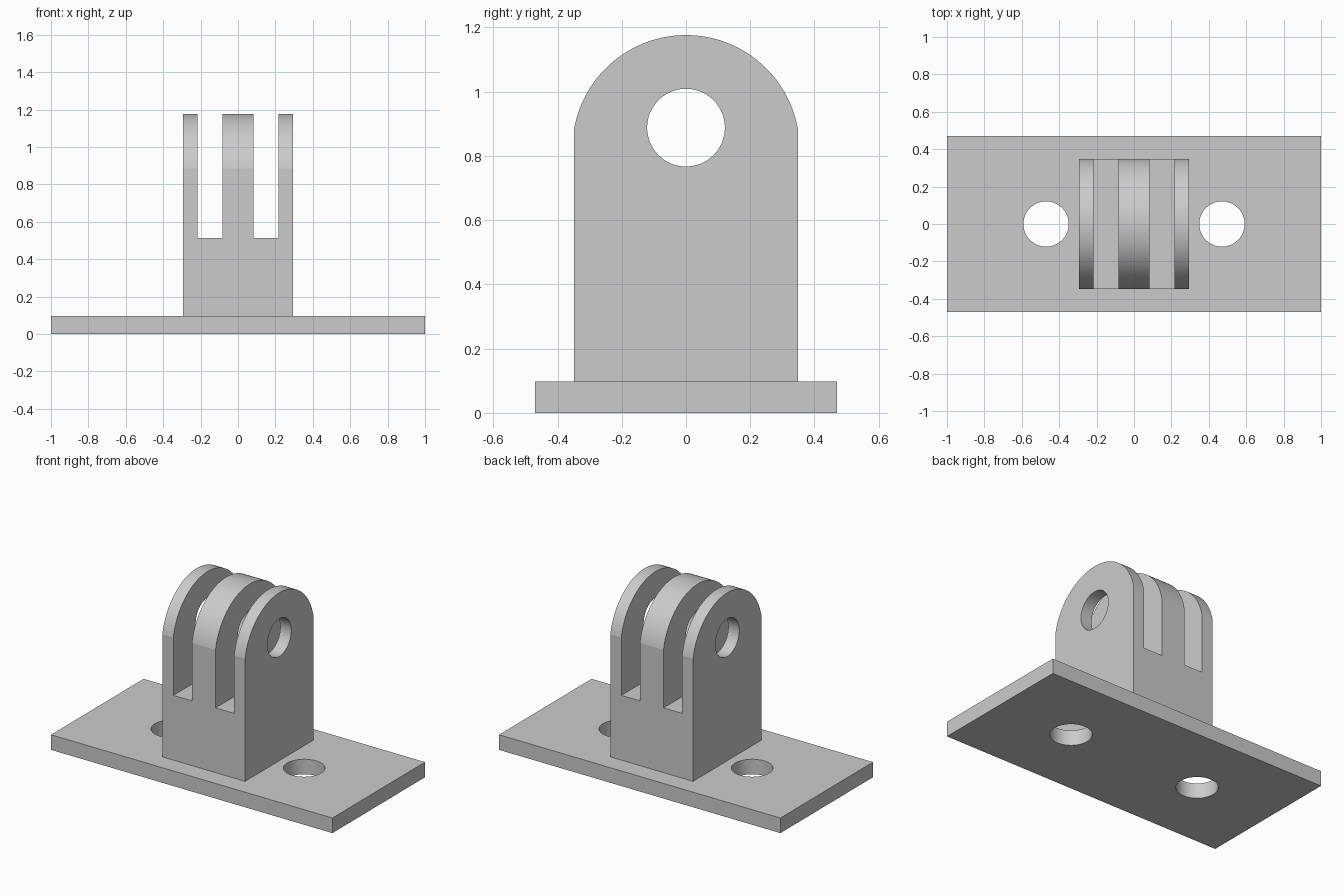
import bpy, bmesh, math
from mathutils import Matrix, Vector

cube = bpy.data.objects.get("Cube")
if cube:
    bpy.data.objects.remove(cube, do_unlink=True)

# Main dimensions
PLATE_X, PLATE_Y, PLATE_TOP = 1.0, 0.47, 0.097
LUG_X, LUG_Y, LUG_TOP = 0.294, 0.348, 1.176
SHOULDER, PIN_Z = 0.885, 0.888
HOLE_R, BOLT_X = 0.121, 0.47
SLOT_IN, SLOT_OUT, SLOT_Z = 0.084, 0.216, 0.513

grey = bpy.data.materials.new("plain grey")
grey.use_nodes = True
colour = (0.6, 0.6, 0.6, 1)
grey.diffuse_color = colour
grey.node_tree.nodes["Principled BSDF"].inputs["Base Color"].default_value = colour


def make_object(name, bm):
    bmesh.ops.recalc_face_normals(bm, faces=bm.faces)
    mesh = bpy.data.meshes.new(name)
    bm.to_mesh(mesh)
    bm.free()
    mesh.materials.append(grey)
    obj = bpy.data.objects.new(name, mesh)
    bpy.context.collection.objects.link(obj)
    return obj


def box(name, low, high):
    low, high = Vector(low), Vector(high)
    bm = bmesh.new()
    bmesh.ops.create_cube(bm, size=1)
    bmesh.ops.scale(bm, vec=high - low, verts=bm.verts)
    bmesh.ops.translate(bm, vec=(low + high) / 2, verts=bm.verts)
    return make_object(name, bm)


def cylinder(name, centre, depth, rotation=Matrix()):
    bm = bmesh.new()
    bmesh.ops.create_cone(bm, cap_ends=True, segments=64, radius1=HOLE_R,
                          radius2=HOLE_R, depth=depth,
                          matrix=Matrix.Translation(centre) @ rotation)
    return make_object(name, bm)


def cut(obj, cutter):
    mod = obj.modifiers.new("cut", "BOOLEAN")
    mod.operation, mod.solver, mod.object = "DIFFERENCE", "EXACT", cutter
    bpy.context.view_layer.objects.active = obj
    bpy.ops.object.modifier_apply(modifier=mod.name)
    bpy.data.objects.remove(cutter, do_unlink=True)


# Base plate with two bolt holes
plate = box("base_plate", (-PLATE_X, -PLATE_Y, 0), (PLATE_X, PLATE_Y, PLATE_TOP))
for side in (-1, 1):
    cut(plate, cylinder("bolt_hole", (side * BOLT_X, 0, PLATE_TOP / 2), 0.5))

# Hinge lug: arched profile extruded across x
rise = LUG_TOP - SHOULDER
radius = (LUG_Y ** 2 + rise ** 2) / (2 * rise)
half_angle = math.pi / 2 - math.asin((SHOULDER - LUG_TOP + radius) / radius)
profile = [(-LUG_Y, PLATE_TOP), (LUG_Y, PLATE_TOP)]
steps = 64
for i in range(steps + 1):
    a = half_angle * (1 - 2 * i / steps)
    profile.append((radius * math.sin(a), LUG_TOP - radius + radius * math.cos(a)))
bm = bmesh.new()
face = bm.faces.new([bm.verts.new((-LUG_X, y, z)) for y, z in profile])
result = bmesh.ops.extrude_face_region(bm, geom=[face], use_keep_orig=True)
new_verts = [v for v in result["geom"] if isinstance(v, bmesh.types.BMVert)]
bmesh.ops.translate(bm, vec=(2 * LUG_X, 0, 0), verts=new_verts)
lug = make_object("hinge_lug", bm)

# Pin hole through the lug, then two slots that leave three prongs
cut(lug, cylinder("pin_hole", (0, 0, PIN_Z), 2, Matrix.Rotation(math.pi / 2, 4, "Y")))
for side in (-1, 1):
    x1, x2 = sorted((side * SLOT_IN, side * SLOT_OUT))
    cut(lug, box("slot", (x1, -1, SLOT_Z), (x2, 1, 2)))

# Smooth curved walls, crisp edges
for obj in (plate, lug):
    bpy.ops.object.select_all(action="DESELECT")
    obj.select_set(True)
    bpy.context.view_layer.objects.active = obj
    bpy.ops.object.shade_smooth_by_angle(angle=math.radians(8))
